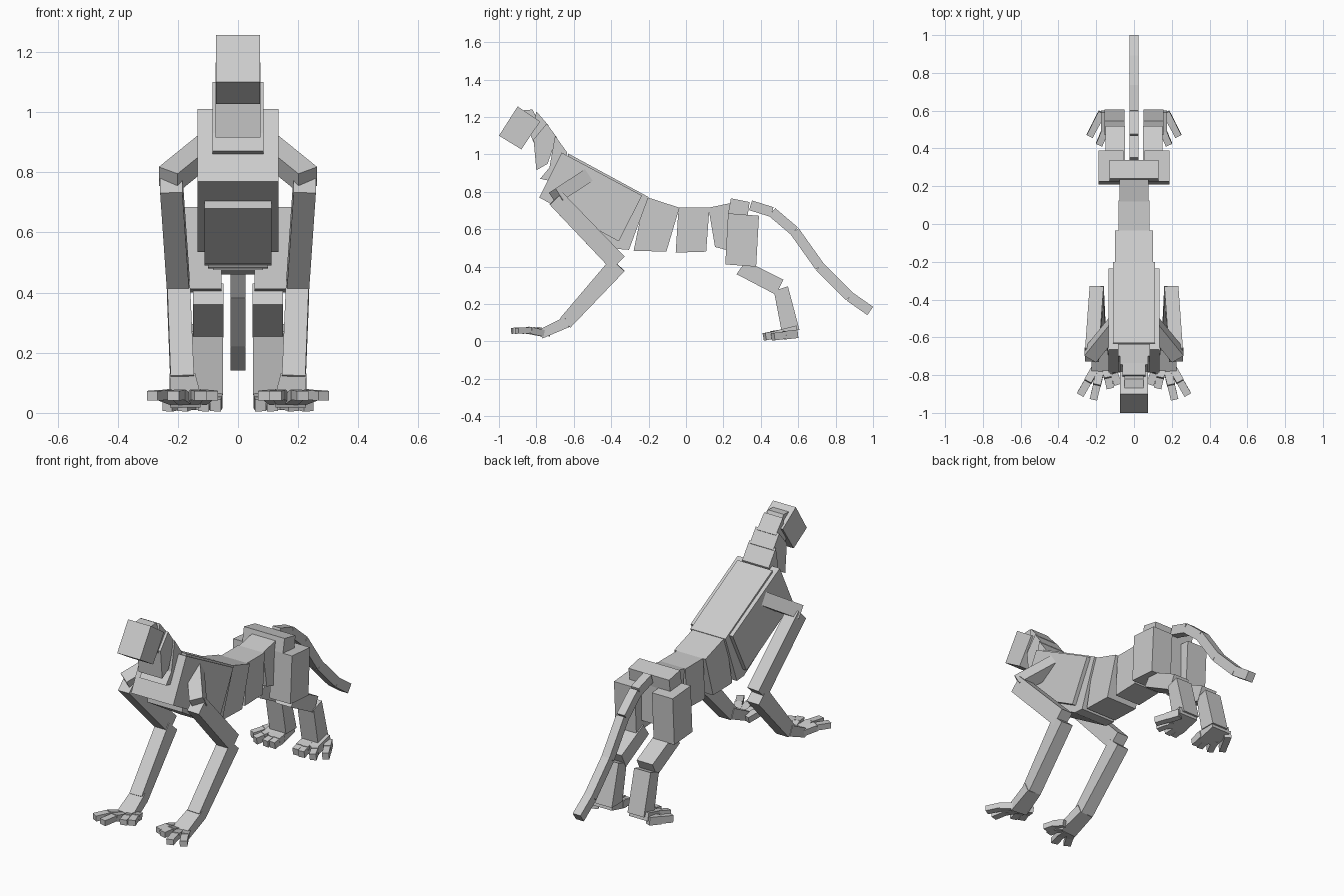
import bpy, bmesh
from mathutils import Vector

if "Cube" in bpy.data.objects:
    bpy.data.objects.remove(bpy.data.objects["Cube"])


def finish(name, verts, n):
    """Prism mesh from two rings of n vertices."""
    bm = bmesh.new()
    vs = [bm.verts.new(v) for v in verts]
    bm.faces.new(vs[:n])
    bm.faces.new(vs[n:])
    for i in range(n):
        j = (i + 1) % n
        bm.faces.new((vs[i], vs[j], vs[n + j], vs[n + i]))
    bmesh.ops.recalc_face_normals(bm, faces=bm.faces)
    me = bpy.data.meshes.new(name)
    bm.to_mesh(me)
    bm.free()
    ob = bpy.data.objects.new(name, me)
    bpy.context.collection.objects.link(ob)
    return ob


def slab(name, yz, x0, x1):
    """Side profile in (y, z), extruded from x0 to x1."""
    return finish(name, [(x, y, z) for x in (x0, x1) for y, z in yz], len(yz))


def beam(name, a, b, w, t, w2=None, t2=None):
    """Tapered box from a to b, w wide across x and t deep."""
    a, b = Vector(a), Vector(b)
    d = (b - a).normalized()
    s = Vector((1, 0, 0))
    s = (s - d * s.dot(d)).normalized()
    u = d.cross(s)
    verts = []
    for p, ww, tt in ((a, w, t), (b, w2 or w, t2 or t)):
        for i, j in ((-1, -1), (1, -1), (1, 1), (-1, 1)):
            verts.append(p + s * i * ww / 2 + u * j * tt / 2)
    return finish(name, verts, 4)


def flip(p, s):
    return (p[0] * s, p[1], p[2])


# Head and neck
slab("head", [(-.90, 1.257), (-.78, 1.176), (-.88, 1.027), (-1.0, 1.10)], -.073, .073)
slab("neck_top", [(-.88, 1.235), (-.82, 1.24), (-.78, 1.16), (-.84, 1.14)], -.05, .05)
slab("neck_upper", [(-.80, 1.23), (-.735, 1.155), (-.80, 1.03), (-.83, 1.10)], -.06, .06)
slab("neck_middle", [(-.745, 1.165), (-.69, 1.09), (-.74, .95), (-.80, .915), (-.815, 1.08)], -.075, .075)
slab("neck_lower", [(-.70, 1.10), (-.635, 1.01), (-.69, .85), (-.78, .87), (-.73, .93)], -.085, .085)

# Torso: outer chest plus body segments
slab("chest", [(-.665, 1.01), (-.235, .78), (-.36, .535), (-.785, .77)], -.135, .135)
slab("rib_segment", [(-.63, 1.005), (-.20, .772), (-.305, .49), (-.37, .495), (-.67, .68)], -.112, .112)
slab("waist_front", [(-.22, .775), (-.035, .715), (-.105, .48), (-.28, .485)], -.10, .10)
slab("waist_middle", [(-.04, .715), (.125, .715), (.108, .48), (-.055, .475)], -.083, .083)
slab("waist_back", [(.12, .715), (.24, .74), (.33, .70), (.33, .46), (.155, .505)], -.076, .076)
slab("hips", [(.24, .765), (.34, .745), (.33, .675), (.225, .685)], -.13, .13)

# Tail
tail = [(.345, .728), (.46, .692), (.58, .59), (.715, .40), (.875, .24), (.985, .163)]
for i in range(len(tail) - 1):
    beam("tail_segment", (0, *tail[i]), (0, *tail[i + 1]), .05, .054)

# Limbs, built for both sides
for s, side in ((1, "left"), (-1, "right")):
    def part(name, a, b, *size):
        beam(f"{name}_{side}", flip(a, s), flip(b, s), *size)

    def plate(name, yz, x0, x1):
        slab(f"{name}_{side}", yz, x0 * s, x1 * s)

    # Front limb
    part("shoulder", (.09, -.52, .89), (.232, -.695, .775), .075, .075)
    part("upper_arm", (.222, -.695, .765), (.198, -.365, .42), .074, .095, .074, .10)
    part("forearm", (.198, -.365, .41), (.185, -.645, .10), .076, .10, .078, .075)
    part("palm", (.185, -.635, .105), (.175, -.775, .04), .085, .06, .10, .05)
    fingers = [((.125, -.73), (.085, -.85)), ((.15, -.76), (.125, -.87)),
               ((.178, -.775), (.215, -.93)), ((.205, -.765), (.285, -.905))]
    for i, (a, b) in enumerate(fingers):
        m = ((a[0] + b[0]) / 2, (a[1] + b[1]) / 2)
        part(f"finger_base_{i}", (*a, .045), (*m, .06), .042, .036)
        part(f"finger_tip_{i}", (*m, .06), (*b, .057), .04, .032)

    # Hind limb
    plate("thigh", [(.225, .685), (.39, .672), (.375, .40), (.21, .412)], .055, .188)
    plate("shin", [(.32, .43), (.52, .33), (.48, .25), (.27, .36)], .048, .15)
    plate("hock", [(.47, .27), (.545, .295), (.607, .06), (.51, .06)], .05, .155)
    plate("foot", [(.47, .055), (.59, .085), (.60, .04), (.48, .01)], .055, .175)
    toes = [((.07, .50), (.075, .42)), ((.105, .50), (.115, .415)),
            ((.145, .51), (.185, .42)), ((.17, .59), (.235, .465))]
    for i, (a, b) in enumerate(toes):
        m = ((a[0] + b[0]) / 2, (a[1] + b[1]) / 2)
        part(f"toe_base_{i}", (*a, .04), (*m, .033), .038, .045)
        part(f"toe_tip_{i}", (*m, .033), (*b, .025), .036, .04)
